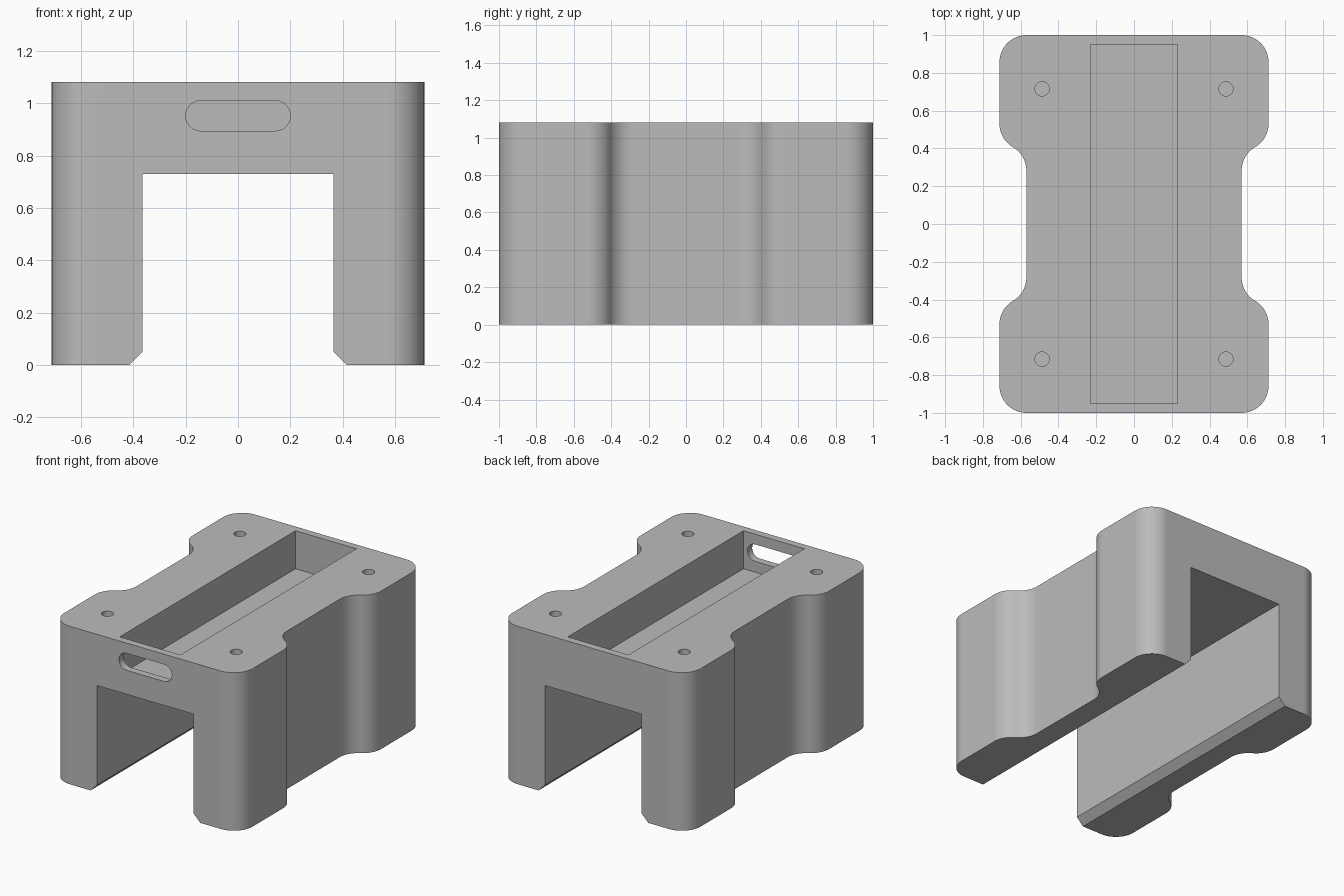
import bpy, bmesh
from math import sin, cos, radians
from mathutils import Matrix, Vector

cube = bpy.data.objects.get("Cube")
if cube:
    bpy.data.objects.remove(cube, do_unlink=True)

HEIGHT = 1.08
R = 0.142            # radius of every outline curve
SIDE, WAIST = 0.712, 0.57

grey = bpy.data.materials.new("light grey")
grey.use_nodes = True
colour = (0.5, 0.5, 0.5, 1)
grey.diffuse_color = colour
grey.node_tree.nodes["Principled BSDF"].inputs["Base Color"].default_value = colour


def arc(cx, cy, r, start, end, steps=12):
    angles = [radians(start + (end - start) * i / steps) for i in range(steps + 1)]
    return [(cx + r * cos(a), cy + r * sin(a)) for a in angles]


def extrude(name, profile, low, high, along_y=False):
    """Prism from a 2D profile, along z, or along y for an (x, z) profile."""
    bm = bmesh.new()
    place = (lambda p: (p[0], low, p[1])) if along_y else (lambda p: (p[0], p[1], low))
    face = bm.faces.new([bm.verts.new(place(p)) for p in profile])
    grown = bmesh.ops.extrude_face_region(bm, geom=[face])["geom"]
    shift = Vector((0, high - low, 0) if along_y else (0, 0, high - low))
    bmesh.ops.translate(bm, vec=shift, verts=[v for v in grown if isinstance(v, bmesh.types.BMVert)])
    bmesh.ops.recalc_face_normals(bm, faces=bm.faces)
    mesh = bpy.data.meshes.new(name)
    bm.to_mesh(mesh)
    bm.free()
    mesh.materials.append(grey)
    obj = bpy.data.objects.new(name, mesh)
    bpy.context.collection.objects.link(obj)
    return obj


def box(w, low, high):
    return [(-w, low), (w, low), (w, high), (-w, high)]


# Waisted body outline: one quarter, mirrored to the other three
quarter = (arc(SIDE, 0.284, R, 180, 120)
           + arc(WAIST, 0.53, R, -60, 0)[1:]
           + arc(WAIST, 1 - R, R, 0, 90))
right_half = [(x, -y) for x, y in reversed(quarter)] + quarter
outline = right_half + [(-x, y) for x, y in reversed(right_half)]
body = extrude("stool_body", outline, 0, HEIGHT)

# Tunnel between the legs, with chamfered lower edges
tunnel = [(-0.465, -0.05), (0.465, -0.05), (0.365, 0.05), (0.365, 0.73),
          (-0.365, 0.73), (-0.365, 0.05)]
cutters = [extrude("tunnel_cutter", tunnel, -1.1, 1.1, along_y=True)]

# Open pocket in the top
cutters.append(extrude("pocket_cutter", box(0.23, -0.95, 0.95), 0.82, 1.2))

# Rounded hand slot through the front wall only
slot = arc(0.142, 0.952, 0.058, -90, 90) + arc(-0.142, 0.952, 0.058, 90, 270)
cutters.append(extrude("slot_cutter", slot, -1.1, -0.9, along_y=True))

# Blind holes at the four corners
for x in (-0.487, 0.487):
    for y in (-0.715, 0.715):
        cutters.append(extrude("hole_cutter", arc(x, y, 0.038, 0, 345, 23), 0.9, 1.2))

bpy.ops.object.select_all(action="DESELECT")
bpy.context.view_layer.objects.active = body
body.select_set(True)
for cutter in cutters:
    cutter.hide_render = True
    mod = body.modifiers.new("cut", "BOOLEAN")
    mod.operation, mod.solver, mod.object = "DIFFERENCE", "EXACT", cutter
    bpy.ops.object.modifier_apply(modifier=mod.name)
    bpy.data.objects.remove(cutter, do_unlink=True)

# Smooth curves, crisp edges
bpy.ops.object.shade_smooth_by_angle(angle=radians(30))
weighted = body.modifiers.new("even_shading", "WEIGHTED_NORMAL")
weighted.keep_sharp = True
